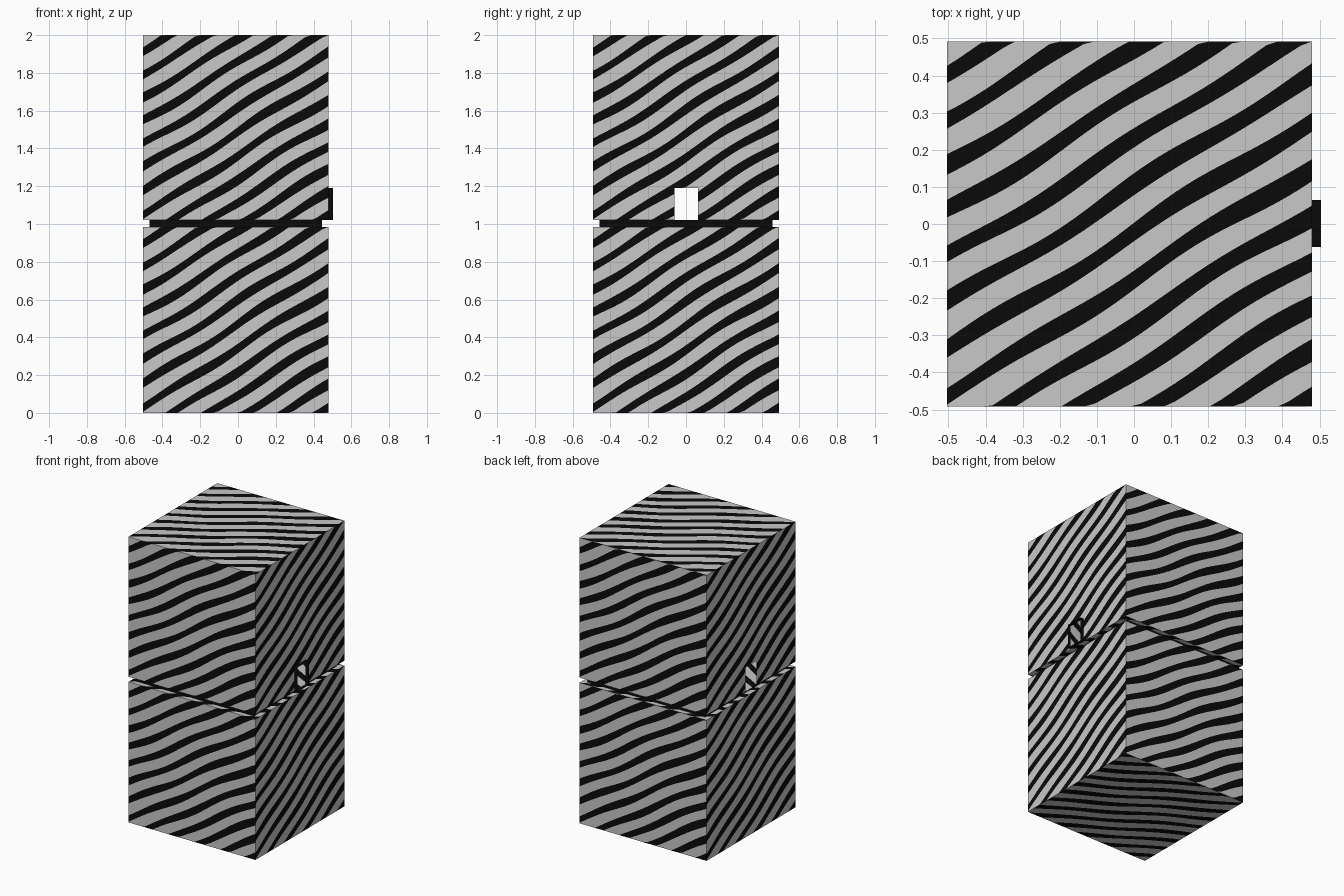
import bpy, math
from mathutils import Vector as V

if "Cube" in bpy.data.objects:
    bpy.data.objects.remove(bpy.data.objects["Cube"])

def material(name, c):
    m = bpy.data.materials.new(name)
    m.diffuse_color = (*c, 1)
    m.use_nodes = True
    m.node_tree.nodes["Principled BSDF"].inputs["Base Color"].default_value = m.diffuse_color
    return m

GREY = material("light grey", (0.58, 0.58, 0.58))
BLACK = material("black", (0.003, 0.003, 0.003))

X0, X1, Y0, Y1 = -0.504, 0.48, -0.492, 0.492
HY0, HY1, HZ = -0.062, 0.064, 1.19      # opening through the lid


class Builder:
    """Collects coloured quads for one part."""
    def __init__(self):
        self.v, self.f, self.m = [], [], []

    def quad(self, pts, mat):
        n = len(self.v)
        self.v += pts
        self.f.append((n, n + 1, n + 2, n + 3))
        self.m.append(mat)

    def stripes(self, o, du, dv, rect=(0, 0, 1, 1), cols=32):
        """Wavy diagonal stripes on a panel, clipped to a u/v rectangle."""
        o, du, dv = V(o), V(du), V(dv)
        u0, v0, u1, v1 = rect
        n = max(2, round(cols * (u1 - u0)))

        def edge(k, u):                  # even k = bottom of a black stripe
            i, top = divmod(k, 2)
            mid = 0.159 + 0.1262 * i + 0.62 * u
            mid += 0.007 * math.sin(6.28 * (2 * u + 0.13 * i)) - 0.006 * math.sin(6.28 * u)
            half = 0.025 + 0.004 * u + 0.003 * math.sin(11 * u + 2 * i)
            return min(v1, max(v0, mid + (half if top else -half)))

        for c in range(n):
            a, b = u0 + (u1 - u0) * c / n, u0 + (u1 - u0) * (c + 1) / n
            for k in range(-16, 20):
                q = [(a, edge(k, a)), (b, edge(k, b)), (b, edge(k + 1, b)), (a, edge(k + 1, a))]
                if q[3][1] - q[0][1] + q[2][1] - q[1][1] > 1e-5:
                    self.quad([o + du * s + dv * t for s, t in q], 1 - k % 2)

    def finish(self, name):
        me = bpy.data.meshes.new(name)
        me.from_pydata(self.v, [], self.f)
        me.materials.append(GREY)
        me.materials.append(BLACK)
        me.polygons.foreach_set("material_index", self.m)
        ob = bpy.data.objects.new(name, me)
        bpy.context.collection.objects.link(ob)


def striped_box(name, z0, z1, opening=False):
    b = Builder()
    w, d, h = X1 - X0, Y1 - Y0, z1 - z0
    up = (0, 0, h)
    b.stripes((X0, Y0, z0), (w, 0, 0), up)               # front
    b.stripes((X1, Y1, z0), (-w, 0, 0), up)              # back
    b.stripes((X0, Y0, z1), (w, 0, 0), (0, d, 0))        # top
    b.stripes((X0, Y1, z0), (w, 0, 0), (0, -d, 0))       # bottom
    a, c, t = (HY0 - Y0) / d, (HY1 - Y0) / d, (HZ - z0) / h
    for o, du, l, r in (((X1, Y0, z0), (0, d, 0), a, c), ((X0, Y1, z0), (0, -d, 0), 1 - c, 1 - a)):
        rects = [(0, 0, l, 1), (r, 0, 1, 1), (l, t, r, 1)] if opening else [(0, 0, 1, 1)]
        for rect in rects:
            b.stripes(o, du, up, rect)
    b.finish(name)


striped_box("lower_box", 0, 0.985)
striped_box("upper_box", 1.02, 2, True)

# dark recessed band in the gap
band = Builder()
ring = [(-0.468, -0.458), (0.444, -0.458), (0.444, 0.458), (-0.468, 0.458)]
for (ax, ay), (bx, by) in zip(ring, ring[1:] + ring[:1]):
    band.quad([V((ax, ay, 0.985)), V((bx, by, 0.985)), V((bx, by, 1.02)), V((ax, ay, 1.02))], 1)
band.finish("gap_band")

# open rim that stands proud of the right side
rim = Builder()
path = [(HY0, 1.02), (HY1, 1.02), (HY1, HZ), (HY0, HZ)]
for (ay, az), (by, bz) in zip(path, path[1:] + path[:1]):
    rim.quad([V((0.504, ay, az)), V((X1, ay, az)), V((X1, by, bz)), V((0.504, by, bz))], 1)
rim.finish("latch_rim")
